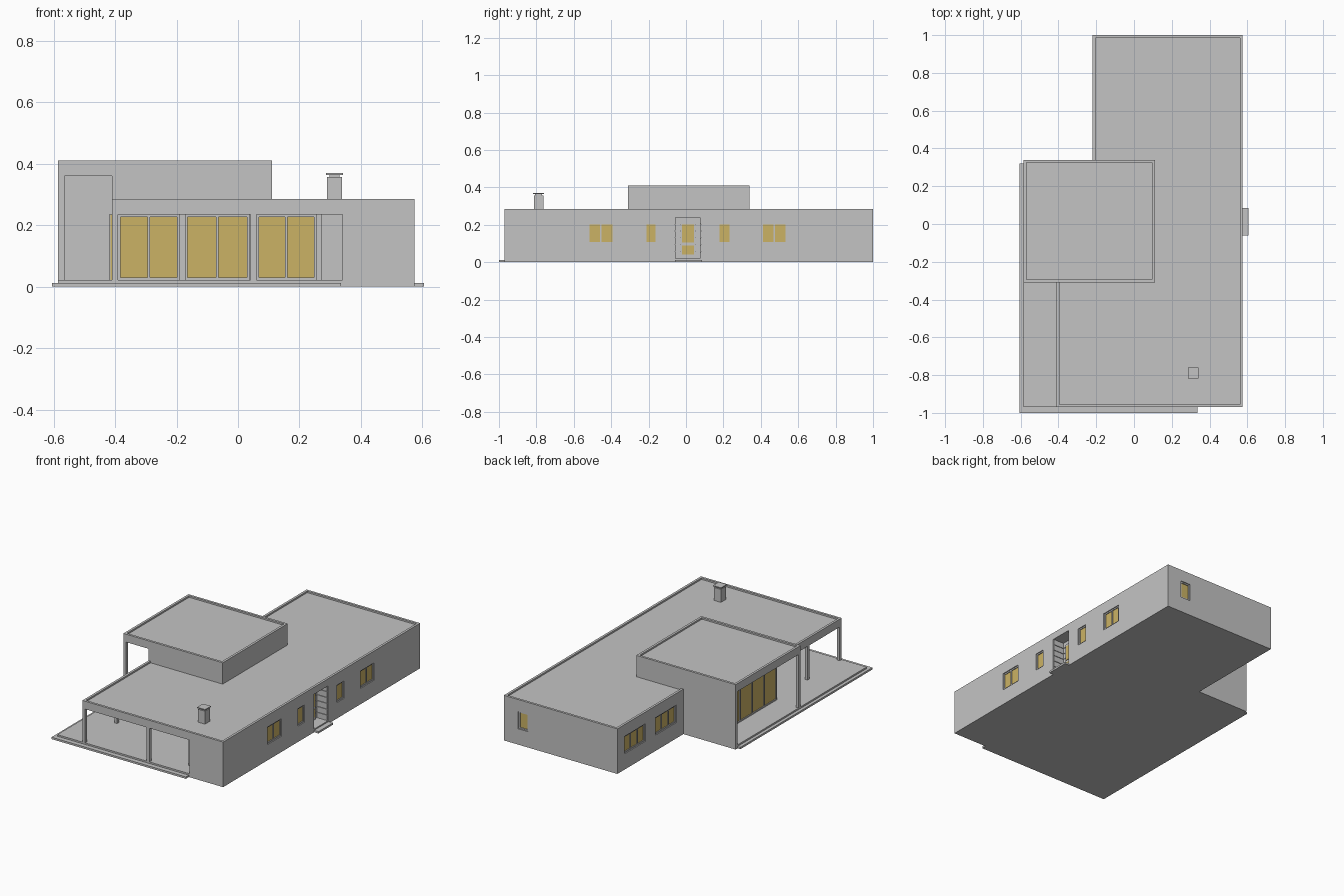
import bpy
import bmesh

cube = bpy.data.objects.get("Cube")
if cube:
    bpy.data.objects.remove(cube, do_unlink=True)


def material(name, rgb):
    m = bpy.data.materials.new(name)
    m.use_nodes = True
    m.diffuse_color = (*rgb, 1)
    m.node_tree.nodes["Principled BSDF"].inputs["Base Color"].default_value = (*rgb, 1)
    return m


GREY = material("plain grey", (0.55, 0.55, 0.55))
GLASS = material("warm yellow glass", (0.60, 0.45, 0.13))


def finish(name, bm, mat):
    bmesh.ops.recalc_face_normals(bm, faces=bm.faces)
    mesh = bpy.data.meshes.new(name)
    bm.to_mesh(mesh)
    bm.free()
    mesh.materials.append(mat)
    obj = bpy.data.objects.new(name, mesh)
    bpy.context.scene.collection.objects.link(obj)
    return obj


def add_box(bm, x, y, z):
    verts = bmesh.ops.create_cube(bm, size=1)["verts"]
    for v in verts:
        for i, (a, b) in enumerate((x, y, z)):
            v.co[i] = (a + b) / 2 + v.co[i] * (b - a)


def boxes(name, parts, mat=GREY):
    bm = bmesh.new()
    for part in parts:
        add_box(bm, *part)
    return finish(name, bm, mat)


def prism(name, outline, z0, z1):
    bm = bmesh.new()
    face = bm.faces.new([bm.verts.new((x, y, z0)) for x, y in outline])
    top = bmesh.ops.extrude_face_region(bm, geom=[face])["geom"]
    for v in top:
        if isinstance(v, bmesh.types.BMVert):
            v.co.z = z1
    return finish(name, bm, GREY)


def on_wall(side, plane, u, z, d):
    """Box on a wall; side is like '+x', u runs along it, d is depth outward."""
    s = 1 if side[0] == "+" else -1
    n = sorted((plane + s * d[0], plane + s * d[1]))
    return (n, u, z) if side[1] == "x" else (u, n, z)


cuts = []


def window(name, side, plane, u, z, panes=1, recess=0.0, rim=0.008):
    if recess:
        cuts.append(on_wall(side, plane, u, z, (-recess, 0.02)))
    glass = on_wall(side, plane, u, z, (-recess, 0.004 - recess))
    boxes(name + "_glass", [glass], GLASS)
    depth = (-recess, 0.009 - recess)
    frame = [on_wall(side, plane, u, (zz, zz + rim), depth) for zz in (z[0], z[1] - rim)]
    step = (u[1] - u[0] - rim) / panes
    for i in range(panes + 1):
        a = u[0] + i * step
        frame.append(on_wall(side, plane, (a, a + rim), z, depth))
    boxes(name + "_frame", frame)


def siding(name, side, plane, u, z):
    pitch, planks, a = 0.037, [], z[0]
    while a < z[1] - 0.005:
        b = min(a + pitch - 0.003, z[1])
        planks.append(on_wall(side, plane, u, (a, b), (0, 0.004)))
        a += pitch
    boxes(name, planks)


# Key levels and lines
W, E, S, N = -0.41, 0.575, -0.97, 1.0
FLOOR, LINTEL, ROOF, TOP = 0.022, 0.235, 0.275, 0.285
TW, TE, TS, TN, TTOP = -0.585, 0.11, -0.31, 0.34, 0.41
REAR_W, PATIO_E, PATIO_N = -0.22, 0.34, -0.32

# Ground slabs and entrance step
boxes("lower_slab", [((-0.605, 0.335), (-1, 0.32), (0, 0.012))])
boxes("patio_floor", [((TW, PATIO_E), (S, 0.33), (0, FLOOR))])
boxes("entrance_step", [((0.55, 0.605), (-0.06, 0.085), (0, 0.012))])

# Main single-storey body
body = prism("main_walls", [(E, S), (E, N), (REAR_W, N), (REAR_W, 0.3), (W, 0.3),
                            (W, PATIO_N), (PATIO_E, PATIO_N), (PATIO_E, S)], 0, ROOF)

# Patio roof and posts
boxes("patio_roof", [((W, PATIO_E), (S, PATIO_N), (LINTEL, ROOF))])
P = 0.02
boxes("patio_posts", [((x, x + P), (y, y + P), (0.01, LINTEL))
                      for x, y in ((W, S), (0.04, S), (W, -0.65))])

# Main roof parapet
T = 0.015
H = (0.262, TOP)
boxes("main_parapet", [((W, E), (S, S + T), H), ((E - T, E), (S, N), H),
                       ((REAR_W, E), (N - T, N), H), ((REAR_W, REAR_W + T), (TN, N), H),
                       ((W, W + T), (S, TS), H)])

# Tall block, side porch roof, end wall, corner post
boxes("tall_block", [((W, TE), (TS, TN), (0, 0.40))])
boxes("porch_roof", [((TW, W), (TS, TN), (0.36, 0.40))])
boxes("porch_end_wall", [((TW, W), (TN - P, TN), (0, 0.40))])
boxes("porch_post", [((TW, TW + P), (TS, TS + P), (0.01, 0.37))])
H = (0.385, TTOP)
boxes("tall_parapet", [((TW, TE), (TS, TS + T), H), ((TW, TE), (TN - T, TN), H),
                       ((TW, TW + T), (TS, TN), H), ((TE - T, TE), (TS, TN), H)])
siding("porch_siding", "-y", TN - P, (TW + P, W), (FLOOR, 0.36))

# Chimney with a raised cap, and the outdoor hearth below
boxes("chimney", [((0.29, 0.338), (-0.813, -0.763), (0.26, 0.357)),
                  ((0.297, 0.331), (-0.806, -0.77), (0.35, 0.368)),
                  ((0.286, 0.342), (-0.817, -0.759), (0.364, 0.37))])
boxes("patio_hearth", [((0.27, PATIO_E), (-0.88, -0.69), (0.01, LINTEL))])

# Wall windows
Z = (0.10, 0.21)
for i, (a, b, n) in enumerate(((-0.525, -0.385, 2), (-0.22, -0.155, 1),
                               (0.17, 0.24, 1), (0.405, 0.54, 2))):
    window(f"entrance_side_window_{i}", "+x", E, (a, b), Z, n, 0.015)
for i, a in enumerate((0.41, 0.72)):
    window(f"rear_wing_window_{i}", "-x", REAR_W, (a, a + 0.21), Z, 3, 0.015)
window("back_window", "+y", N, (0.405, 0.475), Z, 1, 0.015)

# Large patio and porch glazing
Z = (FLOOR, 0.235)
for i, (a, b) in enumerate(((-0.39, -0.19), (-0.172, 0.038), (0.06, 0.255))):
    window(f"patio_window_{i}", "-y", PATIO_N, (a, b), Z, 2)
window("porch_window", "-x", W, (-0.31, 0.30), Z, 5)

# Recessed entrance with a glazed door
D = (-0.06, 0.08)
INNER = 0.495
cuts.append(((INNER, E + 0.02), D, (0.02, 0.24)))
siding("entrance_siding_back", "+x", INNER, D, (0.02, 0.24))
siding("entrance_siding_north", "-y", D[1], (INNER, E - 0.004), (0.02, 0.24))
siding("entrance_siding_south", "+y", D[0], (INNER, E - 0.004), (0.02, 0.24))
boxes("door", [((INNER, 0.505), (-0.032, 0.052), (0.02, 0.215))])
boxes("door_panes", [((0.503, 0.509), (-0.022, 0.042), z)
                     for z in ((0.04, 0.09), (0.105, 0.20))], GLASS)

# Cut the window openings and entrance out of the walls
cutter = boxes("opening_cutter", cuts)
cutter.hide_render = True
cutter.hide_viewport = True
cutter.display_type = "WIRE"
mod = body.modifiers.new("openings", "BOOLEAN")
mod.operation = "DIFFERENCE"
mod.solver = "EXACT"
mod.object = cutter
